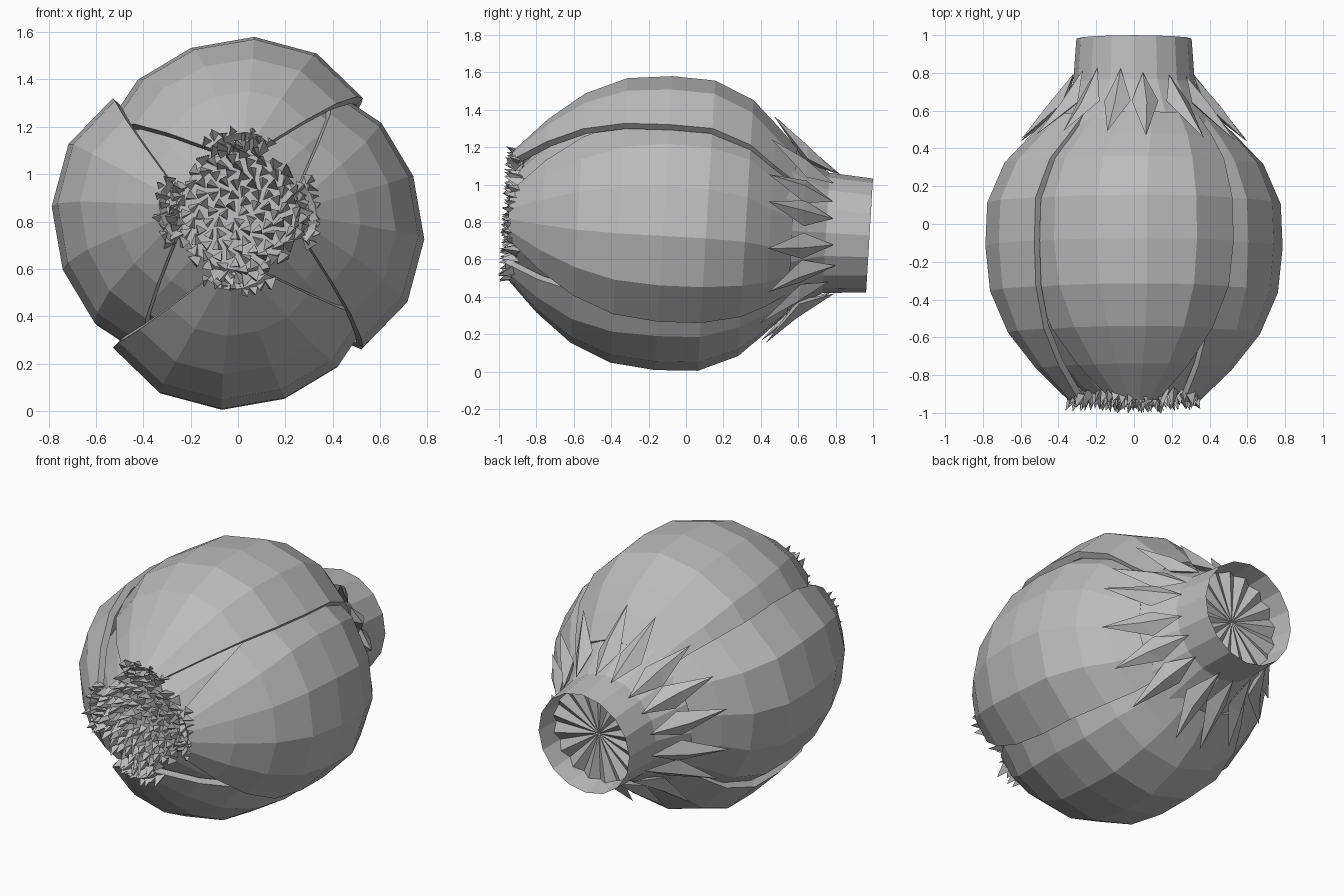
import bpy, bmesh, math, random
from mathutils import Matrix, Vector

if "Cube" in bpy.data.objects:
    bpy.data.objects.remove(bpy.data.objects["Cube"], do_unlink=True)
random.seed(4)

grey = bpy.data.materials.new("stone_grey")
grey.use_nodes = True
grey.diffuse_color = (0.5, 0.5, 0.5, 1)
grey.node_tree.nodes["Principled BSDF"].inputs["Base Color"].default_value = grey.diffuse_color

# The pod lies along y and droops slightly towards its neck
POSE = Matrix.Translation((0, 0, 0.787)) @ Matrix.Rotation(-0.06, 4, 'X')


def ring_point(r, y, degrees):
    a = math.radians(degrees)
    return Vector((r * math.cos(a), y, r * math.sin(a)))


def make(name, bm):
    mesh = bpy.data.meshes.new(name)
    bm.to_mesh(mesh)
    bm.free()
    mesh.transform(POSE)
    mesh.materials.append(grey)
    obj = bpy.data.objects.new(name, mesh)
    bpy.context.collection.objects.link(obj)
    return obj


def skin(bm, rows, closed=False):
    """Join rows of points with quads."""
    rows = [[bm.verts.new(p) for p in row] for row in rows]
    n = len(rows[0])
    for lo, hi in zip(rows, rows[1:]):
        for j in range(n if closed else n - 1):
            k = (j + 1) % n
            bm.faces.new((lo[j], hi[j], hi[k], lo[k]))
    return rows


def lathe(name, profile, sides):
    bm = bmesh.new()
    rows = skin(bm, [[ring_point(r, y, 360 * s / sides) for s in range(sides)]
                     for y, r in profile], True)
    return bm, rows


def spike(bm, base, tip, width, spin=0.0):
    """Three-sided thorn from base to tip."""
    axis = (tip - base).normalized()
    side = axis.orthogonal().normalized()
    corners = []
    for k in range(3):
        turn = Matrix.Rotation(spin + k * math.tau / 3, 3, axis)
        corners.append(bm.verts.new(base + turn @ side * width))
    top = bm.verts.new(tip)
    for k in range(3):
        bm.faces.new((corners[k], corners[(k + 1) % 3], top))
    bm.faces.new(corners[::-1])


# Overlapping petals: y, radius, angle of upper edge, angle of tucked edge
PETAL = [(-0.95, 0.335, 66, 114), (-0.77, 0.52, 54, 131), (-0.58, 0.67, 49, 138),
         (-0.36, 0.765, 46, 143), (-0.12, 0.79, 45, 145), (0.11, 0.78, 45, 145),
         (0.32, 0.69, 43, 145), (0.45, 0.57, 40, 142), (0.57, 0.45, 38, 140)]
BULGE = [0.945, 1.0, 1.0, 0.97, 0.935, 0.87]

for number, name in enumerate(("top", "left", "bottom", "right")):
    turn = 90 * number
    # Seen from the front, turning runs from the top towards the model's right
    label = {"left": "right", "right": "left"}.get(name, name)
    bm = bmesh.new()
    rows = []
    for y, r, upper, tucked in PETAL:
        step = (tucked - upper) / (len(BULGE) - 1)
        rows.append([ring_point(r * b, y, turn + upper + step * j)
                     for j, b in enumerate(BULGE)])
    skin(bm, rows)
    petal = make(label + "_petal", bm)
    solid = petal.modifiers.new("thickness", 'SOLIDIFY')
    solid.thickness = 0.04
    solid.offset = -1

    # Ragged tip of the petal
    bm = bmesh.new()
    for row, (radius, count) in enumerate(((0.33, 8), (0.285, 7))):
        for j in range(count):
            a = turn + 66 + 48 * (j + 0.5 * row) / 7
            tip = ring_point(radius + random.uniform(-0.01, 0.04),
                             -0.96 - random.uniform(0, 0.03), a + random.uniform(-3, 3))
            spike(bm, ring_point(radius - 0.01, -0.91, a), tip, 0.035, random.random())
    make(label + "_petal_fringe", bm)

# Inner bud filling the gaps between the petals
bm, rows = lathe("inner_bud", [(-0.91, 0.25), (-0.76, 0.4), (-0.55, 0.56), (-0.3, 0.64),
                               (0.1, 0.64), (0.35, 0.54), (0.55, 0.4)], 16)
bm.faces.new(rows[0])
make("inner_bud", bm)

# Thorny heart, spiralling out from the centre
bm = bmesh.new()
COUNT = 110
for k in range(COUNT):
    r = 0.27 * math.sqrt((k + 0.5) / COUNT)
    a = k * 137.508
    tip = ring_point(r + 0.02, -0.955 - random.uniform(0, 0.035), a + 6)
    spike(bm, ring_point(r, -0.89, a), tip, 0.034, a)
make("thorny_heart", bm)

# Hollow neck with a pleated floor
SIDES = 16
bm, rows = lathe("neck", [(0.42, 0.5), (0.53, 0.46), (0.65, 0.38), (0.75, 0.322),
                          (0.983, 0.305), (0.84, 0.285)], SIDES)
bm_floor = [bm.verts.new(ring_point(0.285, 0.84 + 0.035 * (s % 2), 360 * s / (2 * SIDES)))
            for s in range(2 * SIDES)]
centre = bm.verts.new((0, 0.84, 0))
for s in range(2 * SIDES):
    bm.faces.new((bm_floor[s], centre, bm_floor[(s + 1) % (2 * SIDES)]))
make("neck", bm)

# Collar of folded pointed leaves
bm = bmesh.new()
for s in range(SIDES):
    a = 360 * (s + 0.5) / SIDES + random.uniform(-3, 3)
    reach = random.uniform(-0.02, 0.03)
    root = bm.verts.new(ring_point(0.325, 0.79 + reach, a))
    tip = bm.verts.new(ring_point(0.61, 0.44 + reach, a + random.uniform(-3, 3)))
    ridge = bm.verts.new(ring_point(0.47, 0.62, a))
    keel = bm.verts.new(ring_point(0.37, 0.62, a))
    left, right = (bm.verts.new(ring_point(0.41, 0.63, a + d)) for d in (-10, 10))
    for end in (root, tip):
        for mid in (ridge, keel):
            bm.faces.new((end, left, mid))
            bm.faces.new((end, mid, right))
bmesh.ops.recalc_face_normals(bm, faces=bm.faces)
make("leaf_collar", bm)
